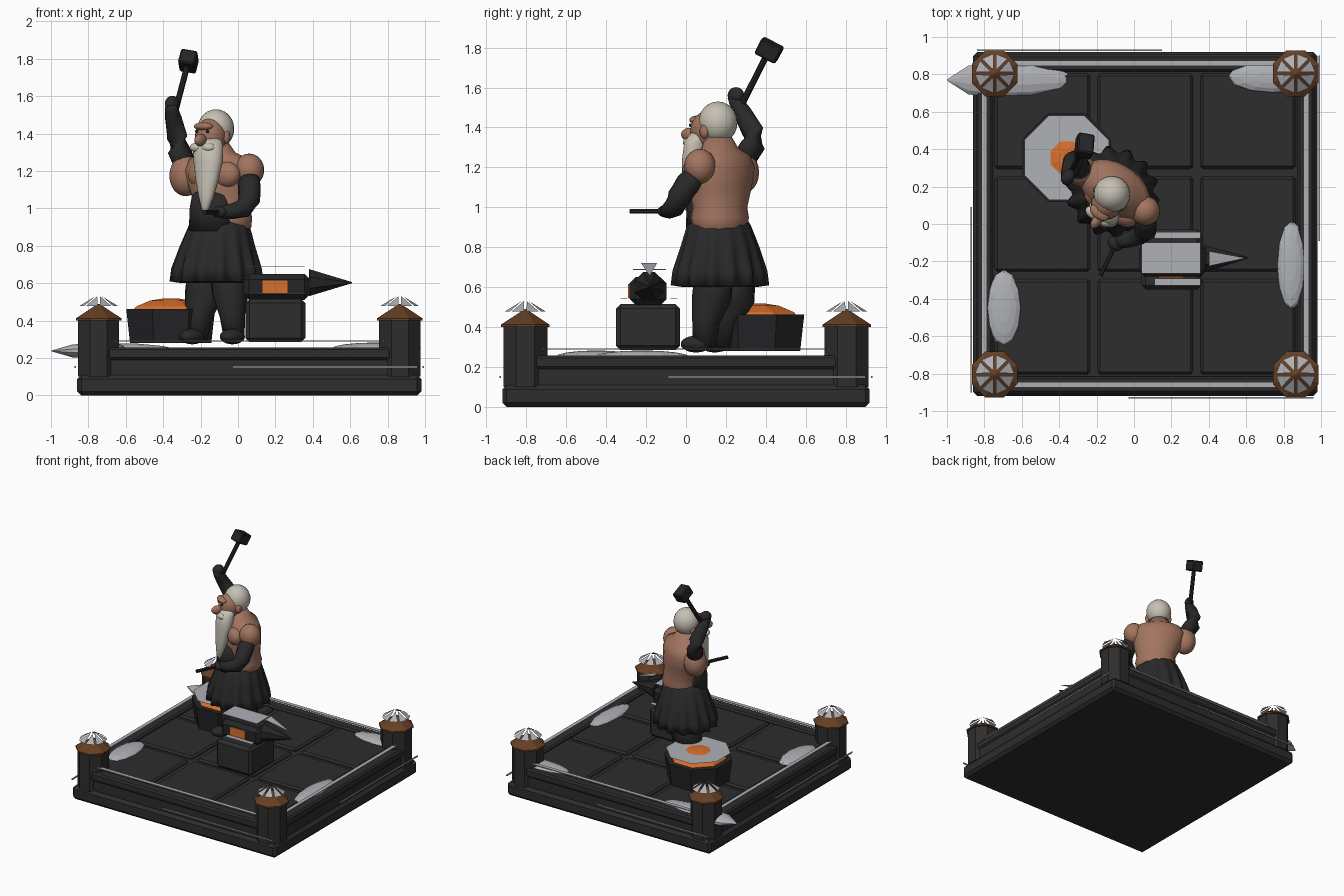
import bpy, bmesh, math
from mathutils import Vector, Matrix

if "Cube" in bpy.data.objects:
    bpy.data.objects.remove(bpy.data.objects["Cube"])

YAW = math.radians(-35)
TURN = Matrix.Rotation(YAW, 4, 'Z')
CX = 0.06


def material(name, *rgb):
    m = bpy.data.materials.new(name)
    m.use_nodes = True
    m.diffuse_color = (*rgb, 1)
    m.node_tree.nodes["Principled BSDF"].inputs["Base Color"].default_value = (*rgb, 1)
    return m


STONE = material("dark stone", .026, .026, .026)
CLOTH = material("black leather", .022, .022, .023)
IRON = material("black iron", .018, .018, .02)
SKIN = material("skin", .36, .175, .115)
HAIR = material("cream hair", .56, .53, .45)
SNOW = material("grey snow", .43, .44, .47)
GLOW = material("hot orange", .68, .16, .025)
WOOD = material("brown roof", .13, .05, .017)


def finish(name, bm, mat, smooth=False, bevel=0):
    me = bpy.data.meshes.new(name)
    bmesh.ops.recalc_face_normals(bm, faces=bm.faces)
    bm.to_mesh(me)
    bm.free()
    me.materials.append(mat)
    ob = bpy.data.objects.new(name, me)
    bpy.context.collection.objects.link(ob)
    if smooth:
        me.shade_smooth()
    if bevel:
        mod = ob.modifiers.new("bevel", 'BEVEL')
        mod.width = bevel
        mod.segments = 1
    return ob


def box(name, lo, hi, mat, bevel=0):
    bm = bmesh.new()
    lo, hi = Vector(lo), Vector(hi)
    size = hi - lo
    bmesh.ops.create_cube(bm, size=1, matrix=Matrix.Translation((lo + hi) / 2) @ Matrix.Diagonal((*size, 1)))
    return finish(name, bm, mat, bevel=bevel)


def sheet(name, points, mat):
    bm = bmesh.new()
    bm.faces.new([bm.verts.new(p) for p in points])
    return finish(name, bm, mat)


def skin_rings(name, rings, mat, smooth):
    """Join a list of vertex rings into a capped surface."""
    bm = bmesh.new()
    loops = [[bm.verts.new(p) for p in ring] for ring in rings]
    n = len(loops[0])
    for a, b in zip(loops, loops[1:]):
        for i in range(n):
            j = (i + 1) % n
            bm.faces.new((a[i], a[j], b[j], b[i]))
    bm.faces.new(loops[0])
    bm.faces.new(loops[-1])
    return finish(name, bm, mat, smooth)


def loft(name, rows, mat, n=24, yaw=YAW, smooth=True, pleats=0):
    """Rows are x, y, z, half width, half depth and pleat depth."""
    rings = []
    for x, y, z, rx, ry, *fold in rows:
        ring = []
        for i in range(n):
            a = 2 * math.pi * (i + .5) / n
            k = 1 + (fold[0] * math.cos(pleats * a) if fold else 0)
            p = Matrix.Rotation(yaw, 3, 'Z') @ Vector((rx * k * math.cos(a), ry * k * math.sin(a), 0))
            ring.append(p + Vector((x, y, z)))
        rings.append(ring)
    return skin_rings(name, rings, mat, smooth)


def tube(name, path, mat, n=14, smooth=True):
    """Path points are x, y, z and radius."""
    pts = [Vector(p[:3]) for p in path]
    rings = []
    for k, p in enumerate(pts):
        d = pts[min(k + 1, len(pts) - 1)] - pts[max(k - 1, 0)]
        q = d.to_track_quat('Z', 'Y')
        r = path[k][3]
        angles = [2 * math.pi * (i + .5) / n for i in range(n)]
        rings.append([p + q @ Vector((r * math.cos(a), r * math.sin(a), 0)) for a in angles])
    return skin_rings(name, rings, mat, smooth)


def ball(name, loc, radii, mat, n=20, smooth=True, turn=TURN):
    bm = bmesh.new()
    bmesh.ops.create_uvsphere(bm, u_segments=n, v_segments=n // 2 + 2, radius=1,
                              matrix=Matrix.Translation(loc) @ turn @ Matrix.Diagonal((*radii, 1)))
    return finish(name, bm, mat, smooth)


# Base slab, floor and tiles
box("base_slab", (CX - .92, -.92, 0), (CX + .92, .92, .11), STONE, .022)
box("floor_bed", (CX - .83, -.83, .1), (CX + .83, .83, .235), STONE)
for i in (-1, 0, 1):
    for j in (-1, 0, 1):
        x, y = CX + i * .55, j * .55
        box("floor_tile", (x - .255, y - .255, .2), (x + .255, y + .255, .255), STONE, .014)

# Four walls with snow strips, each a quarter turn from the last
for k in range(4):
    place = Matrix.Translation((CX, 0, 0)) @ Matrix.Rotation(k * math.pi / 2, 4, 'Z')
    for ob in (box("wall_lower", (-.76, -.895, .1), (.76, -.825, .19), STONE),
               box("wall_upper", (-.76, -.905, .19), (.76, -.815, .257), STONE, .012),
               box("wall_snow", (-.78, -.875, .287), (.75, -.845, .293), SNOW),
               box("ledge_snow", (-.09, -.934, .146), (.9, -.926, .156), SNOW)):
        ob.data.transform(place)

# Corner posts with roofs and snow wedges
APO = math.cos(math.pi / 8)
for sx in (-1, 1):
    for sy in (-1, 1):
        x, y = CX + sx * .805, sy * .805
        r, s = .11 / APO, .122 / APO
        loft("corner_post", [(x, y, .1, r, r), (x, y, .405, r, r)], STONE, 8, 0, False)
        loft("post_roof", [(x, y, .4, s, s), (x, y, .412, s, s), (x, y, .49, .004, .004)], WOOD, 8, 0, False)
        for k in range(8):
            a = (k + .5) * math.pi / 4
            rim = [(x + .105 * math.cos(a + t), y + .105 * math.sin(a + t), .477) for t in (-.33, .33)]
            tip = (x + .02 * math.cos(a), y + .02 * math.sin(a), .53)
            sheet("roof_snow", [*rim, tip], SNOW)

# Snow drifts
for x, y, rx, ry in ((.74, .785, .24, .085), (-.695, -.45, .092, .205), (.84, -.22, .075, .24)):
    ball("snow_drift", (x, y, .25), (rx, ry, .033), SNOW, 12, False, Matrix())
drift = tube("pointed_drift", [(-1, 0, 0, .003), (-.885, 0, 0, .08), (-.75, 0, 0, .094), (-.55, 0, 0, .092),
                               (-.4, 0, 0, .06), (-.31, 0, 0, .01)], SNOW, 12, False)
drift.data.transform(Matrix.Translation((0, .77, .238)) @ Matrix.Diagonal((1, 1, .45, 1)))

# Fire basin with coals
bx, by = -.36, .355
loft("fire_basin", [(bx, by, .28, .235, .235), (bx, by, .462, .257, .257)], IRON, 8, 0, False)
loft("coals", [(bx, by, .46, .215, .215), (bx, by, .475, .2, .2), (bx, by, .507, .12, .12),
               (bx, by, .518, .045, .045)], GLOW, 8, 0, False)
ring = [2 * math.pi * (i + .5) / 8 for i in range(8)]
sheet("basin_snow", [(bx + .245 * math.cos(a), by + .245 * math.sin(a), .511) for a in ring], SNOW)

# Anvil on its block
box("anvil_block", (.04, -.35, .285), (.36, -.03, .515), STONE, .022)
box("anvil_body", (.03, -.282, .51), (.385, -.098, .65), IRON, .03)
tube("anvil_horn", [(.38, -.185, .603, .078), (.61, -.18, .603, .003)], IRON, 8, False)
box("hot_metal", (.13, -.29, .545), (.265, -.282, .615), GLOW)
box("anvil_snow", (.04, -.265, .686), (.355, -.1, .69), SNOW)
sheet("horn_snow", [(.4, -.225, .72), (.4, -.145, .72), (.6, -.182, .657)], SNOW)
for y in (-.31, -.06):
    box("block_snow", (.11, y - .018, .543), (.355, y + .018, .547), SNOW)

# Legs and boots
tube("left_leg", [(-.05, .14, .68, .1), (-.04, .13, .55, .1), (-.03, .1, .43, .07), (-.02, .09, .3, .055)], CLOTH)
tube("right_leg", [(-.17, .24, .68, .11), (-.18, .24, .54, .105), (-.21, .2, .43, .075), (-.22, .18, .3, .055)], CLOTH)
ball("left_boot", (-.03, .05, .315), (.058, .085, .042), CLOTH)
ball("right_boot", (-.245, .145, .315), (.058, .085, .042), CLOTH)

# Pleated skirt and bib
loft("skirt", [(-.1, .17, .95, .13, .13, 0), (-.1, .165, .91, .165, .155, .01), (-.11, .17, .8, .2, .19, .03),
               (-.115, .17, .68, .235, .222, .06), (-.115, .17, .61, .24, .225, .085),
               (-.115, .17, .6, .18, .17, .05)], CLOTH, 84, pleats=14)
loft("apron_bib", [(-.125, .135, .88, .14, .135), (-.13, .13, 1, .13, .125), (-.13, .13, 1.07, .12, .11),
                   (-.125, .14, 1.1, .09, .08)], CLOTH)

# Torso, shoulders and neck
loft("torso", [(-.08, .17, .86, .13, .11), (-.075, .17, .9, .152, .135), (-.075, .17, .95, .158, .138),
               (-.08, .17, 1, .15, .13), (-.09, .175, 1.1, .185, .138), (-.1, .18, 1.2, .21, .14),
               (-.1, .18, 1.26, .18, .12), (-.11, .17, 1.3, .1, .085), (-.12, .16, 1.36, .065, .065)], SKIN)
ball("left_shoulder", (.06, .07, 1.205), (.08, .08, .088), SKIN)
ball("right_shoulder", (-.28, .28, 1.175), (.088, .085, .11), SKIN)
for x, y in ((-.195, .14), (-.06, .045)):
    ball("chest_muscle", (x, y, 1.18), (.08, .055, .07), SKIN)

# Gloved arms
tube("right_arm_glove", [(-.285, .29, 1.24, .06), (-.315, .335, 1.31, .062), (-.325, .335, 1.38, .055),
                         (-.345, .28, 1.48, .045), (-.355, .25, 1.53, .036), (-.358, .235, 1.56, .03)], CLOTH)
ball("right_hand", (-.352, .25, 1.56), (.035, .045, .042), CLOTH)
tube("left_arm_glove", [(.065, .05, 1.17, .05), (.06, .01, 1.12, .062), (.06, -.035, 1.05, .06),
                        (.03, -.06, 1.0, .052), (-.03, -.085, .985, .042), (-.09, -.1, .98, .033)], CLOTH)
ball("left_hand", (-.1, -.105, .98), (.045, .035, .03), CLOTH)
tube("tongs", [(-.085, -.08, .98, .013), (-.18, -.278, .98, .013)], IRON, 8, False)

# Raised hammer
top, grip = Vector((-.265, .417, 1.787)), Vector((-.345, .262, 1.48))
tube("hammer_handle", [(*grip, .016), (*top, .016)], IRON, 8, False)
head = box("hammer_head", (-.045, -.058, -.042), (.045, .058, .042), IRON, .008)
head.data.transform(Matrix.Translation(top) @ (top - grip).to_track_quat('Z', 'Y').to_matrix().to_4x4()
                    @ Matrix.Rotation(math.radians(20), 4, 'Z'))

# Head
ball("face", (-.145, .11, 1.385), (.083, .09, .098), SKIN)
ball("hair_cap", (-.118, .16, 1.425), (.098, .098, .105), HAIR)
ball("brow", (-.185, .06, 1.438), (.058, .035, .022), SKIN)
ball("nose", (-.2, .015, 1.365), (.026, .045, .033), SKIN)
for side in (-1, 1):
    offset = TURN @ Vector((side * .035, -.082, 0))
    ball("eye", Vector((-.145, .11, 1.412)) + offset, (.009, .009, .009), IRON, 10)
    offset = TURN @ Vector((side * .085, 0, 0))
    ball("ear", Vector((-.13, .14, 1.38)) + offset, (.018, .025, .035), SKIN, 12)

# Long beard
loft("beard", [(-.155, .09, 1.375, .07, .06), (-.16, .065, 1.33, .088, .065), (-.16, .05, 1.25, .085, .06),
               (-.165, .035, 1.16, .068, .05), (-.17, .02, 1.07, .045, .035), (-.175, .01, 1, .022, .02),
               (-.177, .01, .975, .005, .005)], HAIR)
for side in (-1, 1):
    offset = TURN @ Vector((side * .035, -.06, 0))
    ball("moustache", Vector((-.155, .09, 1.325)) + offset, (.045, .032, .026), HAIR)
